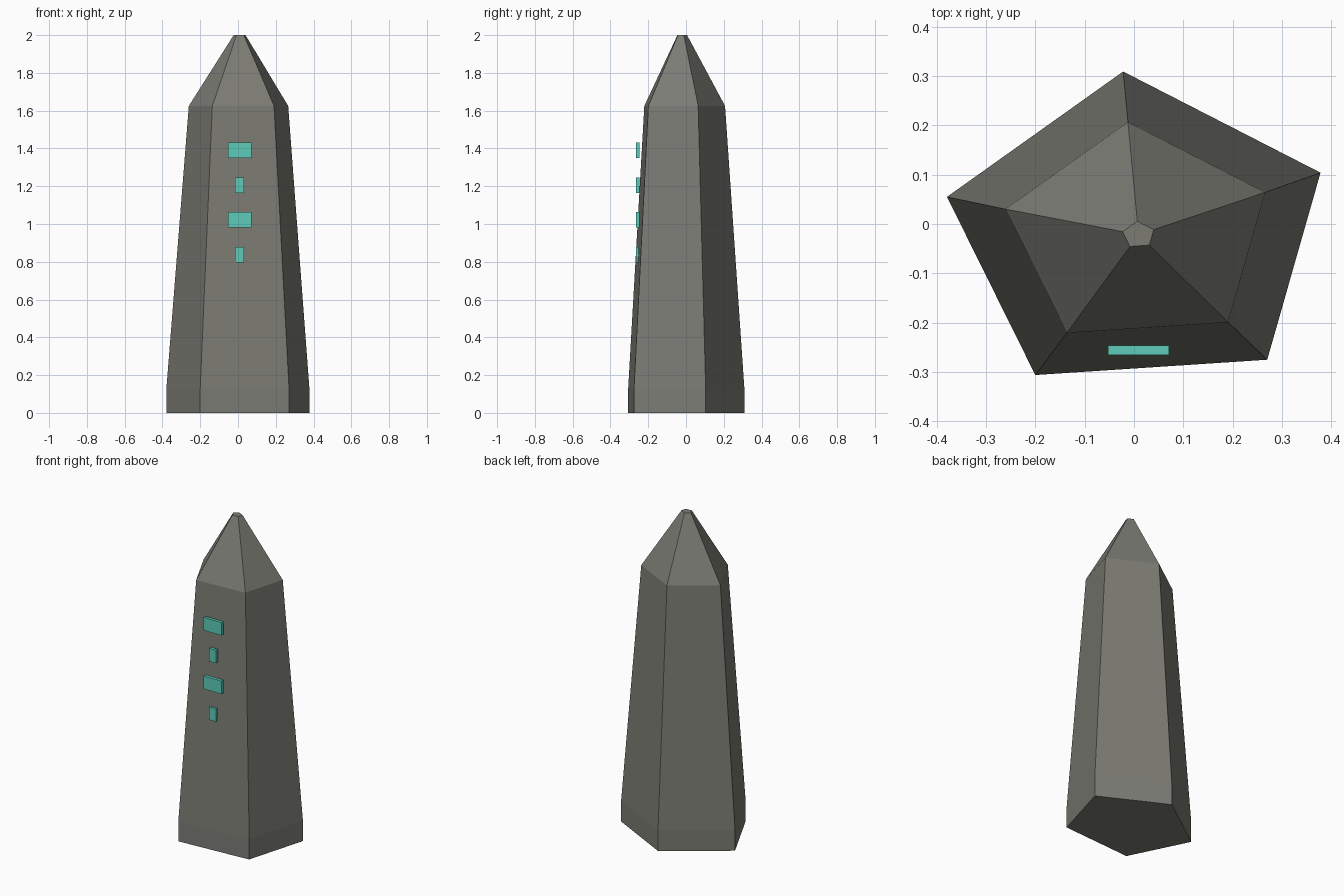
import bpy

if "Cube" in bpy.data.objects:
    bpy.data.objects.remove(bpy.data.objects["Cube"])


def material(name, rgb):
    m = bpy.data.materials.new(name)
    m.diffuse_color = (*rgb, 1.0)
    m.use_nodes = True
    m.node_tree.nodes["Principled BSDF"].inputs["Base Color"].default_value = m.diffuse_color
    return m


def mesh_object(name, verts, faces, mat):
    me = bpy.data.meshes.new(name)
    me.from_pydata(verts, [], faces)
    me.materials.append(mat)
    ob = bpy.data.objects.new(name, me)
    bpy.context.collection.objects.link(ob)
    return ob


stone = material("grey_stone", (0.20, 0.20, 0.175))
teal = material("glowing_teal", (0.11, 0.60, 0.48))

# Irregular five-sided footprint, counter-clockwise
footprint = [(-0.022, 0.309), (-0.379, 0.055), (-0.2, -0.306),
             (0.27, -0.275), (0.378, 0.104)]
# Profile rings: height, scale, x shift, y shift
rings = [(0.0, 1.0, 0.0, 0.0), (0.13, 1.0, 0.0, 0.0),
         (1.625, 0.695, 0.003, -0.008), (2.0, 0.083, 0.0085, -0.02)]

# Obelisk: plinth, tapering shaft and blunt pointed cap
n = len(footprint)
verts = [(x * s + dx, y * s + dy, z)
         for z, s, dx, dy in rings for x, y in footprint]
faces = [tuple(reversed(range(n))),
         tuple(range(n * (len(rings) - 1), n * len(rings)))]
for r in range(len(rings) - 1):
    for i in range(n):
        j = (i + 1) % n
        faces.append((r * n + i, r * n + j, (r + 1) * n + j, (r + 1) * n + i))
mesh_object("obelisk", verts, faces, stone)

# Rune plates: alternating wide and narrow blocks up the front
for k, (z, w) in enumerate([(0.838, 0.048), (1.022, 0.123),
                            (1.206, 0.048), (1.39, 0.123)]):
    bpy.ops.mesh.primitive_cube_add(size=1, location=(0.009, -0.256, z))
    plate = bpy.context.object
    plate.name = f"rune_plate_{k + 1}"
    plate.scale = (w, 0.019, 0.082)
    plate.data.materials.append(teal)
